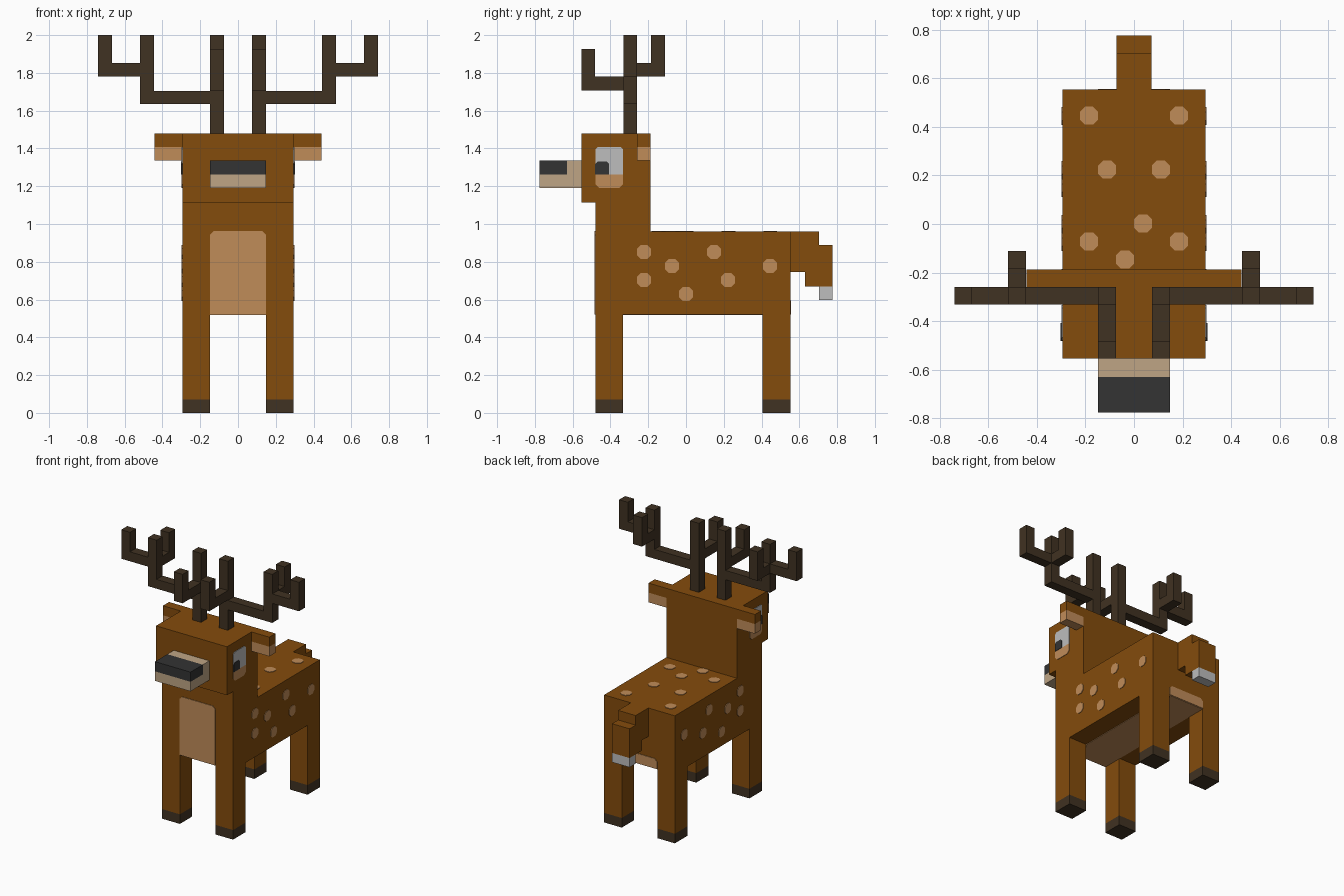
import bpy, bmesh
from mathutils import Vector

cube = bpy.data.objects.get("Cube")
if cube:
    bpy.data.objects.remove(cube, do_unlink=True)


def material(name, hex_code):
    m = bpy.data.materials.new(name)
    rgb = [int(hex_code[i:i + 2], 16) / 255 for i in (0, 2, 4)]
    col = [c / 12.92 if c <= 0.04045 else ((c + 0.055) / 1.055) ** 2.4 for c in rgb] + [1.0]
    m.diffuse_color = col
    m.use_nodes = True
    bsdf = next(n for n in m.node_tree.nodes if n.type == 'BSDF_PRINCIPLED')
    bsdf.inputs["Base Color"].default_value = col
    return m


BROWN = material("brown_fur", "844C0C")
TAN = material("tan_fur", "C08C59")
CREAM = material("cream_muzzle", "BFA585")
DARK = material("dark_antler", "403222")
BLACK = material("black_nose", "333333")
WHITE = material("soft_white", "BDBDBD")


def finish(name, bm, mat):
    bmesh.ops.recalc_face_normals(bm, faces=bm.faces)
    me = bpy.data.meshes.new(name)
    bm.to_mesh(me)
    bm.free()
    me.materials.append(mat)
    ob = bpy.data.objects.new(name, me)
    bpy.context.collection.objects.link(ob)
    return ob


def boxes(name, mat, *ranges, mirror=False):
    """One mesh from boxes given as (x0, x1, y0, y1, z0, z1)."""
    bm = bmesh.new()
    for x0, x1, y0, y1, z0, z1 in ranges:
        vs = bmesh.ops.create_cube(bm, size=1)["verts"]
        for v in vs:
            v.co = Vector((x1 if v.co.x > 0 else x0,
                           y1 if v.co.y > 0 else y0,
                           z1 if v.co.z > 0 else z0))
    ob = finish(name, bm, mat)
    if mirror:
        mod = ob.modifiers.new("Mirror", 'MIRROR')
        mod.use_mirror_merge = False
    return ob


def extrude(name, mat, axis, start, end, outline):
    """Extrude a 2D outline along an axis; outline uses the other two axes in order."""
    bm = bmesh.new()

    def point(p, d):
        co = list(p)
        co.insert(axis, d)
        return bm.verts.new(co)

    face = bm.faces.new([point(p, start) for p in outline])
    geom = bmesh.ops.extrude_face_region(bm, geom=[face])["geom"]
    for v in geom:
        if isinstance(v, bmesh.types.BMVert):
            v.co[axis] = end
    return finish(name, bm, mat)


def patch(name, mat, axis, pos, side, u0, u1, v0, v1, top=0.02, bottom=0.02, t=0.004):
    """Thin painted plate with clipped corners, lying on a face at pos."""
    pts = []
    for u, v, c, su, sv, flip in ((u0, v0, bottom, 1, 1, 0), (u1, v0, bottom, -1, 1, 1),
                                  (u1, v1, top, -1, -1, 0), (u0, v1, top, 1, -1, 1)):
        if c == 0:
            pts.append((u, v))
            continue
        pair = [(u, v + sv * c), (u + su * c, v)]
        pts += pair[::-1] if flip else pair
    return extrude(name, mat, axis, pos - side * 0.002, pos + side * t, pts)


# Body, neck and head as one side profile
extrude("body_and_head", BROWN, 0, -0.295, 0.295,
        [(-0.48, 0.522), (0.553, 0.522), (0.553, 0.96), (-0.187, 0.96),
         (-0.187, 1.48), (-0.553, 1.48), (-0.553, 1.115), (-0.48, 1.115)])

# Legs and hooves
for label, y in (("front", -0.48), ("back", 0.406)):
    boxes(label + "_legs", BROWN, (0.148, 0.295, y, y + 0.147, 0.072, 0.522), mirror=True)
    boxes(label + "_hooves", DARK, (0.148, 0.295, y, y + 0.147, 0, 0.072), mirror=True)

# Chest, belly and rump patches
patch("chest_patch", TAN, 1, -0.48, -1, -0.148, 0.148, 0.522, 0.963, bottom=0)
patch("belly_patch", TAN, 2, 0.522, -1, -0.148, 0.148, -0.48, 0.553, top=0, bottom=0)
patch("rump_patch", TAN, 1, 0.553, 1, -0.148, 0.148, 0.522, 0.595, bottom=0)

# Spots on the flanks and back
R = 0.037
flank = [(-0.222, 0.852), (-0.074, 0.778), (0.148, 0.852), (0.444, 0.778),
         (-0.222, 0.704), (0.222, 0.704), (0, 0.63)]
back = [(-0.185, 0.446), (0.185, 0.446), (-0.111, 0.224), (0.111, 0.224),
        (0.037, 0.002), (-0.185, -0.072), (0.185, -0.072), (-0.037, -0.146)]
for side, label in ((1, "left"), (-1, "right")):
    for y, z in flank:
        patch(label + "_flank_spot", TAN, 0, side * 0.295, side, y - R, y + R, z - R, z + R)
for x, y in back:
    patch("back_spot", TAN, 2, 0.96, 1, x - R, x + R, y - R, y + R)

# Tail with pale tip
boxes("tail", BROWN, (-0.073, 0.073, 0.553, 0.703, 0.745, 0.96),
      (-0.073, 0.073, 0.63, 0.703, 0.668, 0.745),
      (-0.073, 0.073, 0.703, 0.776, 0.668, 0.888))
boxes("tail_tip", WHITE, (-0.073, 0.073, 0.703, 0.776, 0.598, 0.668))

# Muzzle and nose
boxes("muzzle", CREAM, (-0.148, 0.148, -0.776, -0.553, 1.19, 1.262),
      (-0.148, 0.148, -0.63, -0.553, 1.262, 1.335))
boxes("nose", BLACK, (-0.148, 0.148, -0.776, -0.63, 1.262, 1.335))

# Eyes with cheek patches
for side, label in ((1, "left"), (-1, "right")):
    x = side * 0.295
    patch(label + "_eye", WHITE, 0, x, side, -0.48, -0.333, 1.262, 1.408, top=0.012, bottom=0)
    patch(label + "_pupil", BLACK, 0, x, side, -0.481, -0.408, 1.262, 1.33,
          top=0.012, bottom=0, t=0.007)
    patch(label + "_cheek", TAN, 0, x, side, -0.48, -0.333, 1.19, 1.262, top=0)

# Ears with tan lower halves
boxes("ear_tops", BROWN, (0.295, 0.443, -0.26, -0.187, 1.408, 1.48), mirror=True)
boxes("ear_bottoms", TAN, (0.295, 0.443, -0.26, -0.187, 1.335, 1.408), mirror=True)

# Antlers: post, front prong, side branch, back prong and outer prong
Y0, Y1 = -0.332, -0.26
boxes("antlers", DARK,
      (0.075, 0.148, Y0, Y1, 1.48, 2.0),
      (0.075, 0.148, -0.553, Y0, 1.708, 1.78),
      (0.075, 0.148, -0.553, -0.481, 1.78, 1.926),
      (0.148, 0.445, Y0, Y1, 1.635, 1.705),
      (0.445, 0.518, Y0, Y1, 1.635, 2.0),
      (0.445, 0.518, Y1, -0.112, 1.782, 1.853),
      (0.445, 0.518, -0.185, -0.112, 1.853, 2.0),
      (0.518, 0.74, Y0, Y1, 1.782, 1.853),
      (0.667, 0.74, Y0, Y1, 1.853, 2.0), mirror=True)
